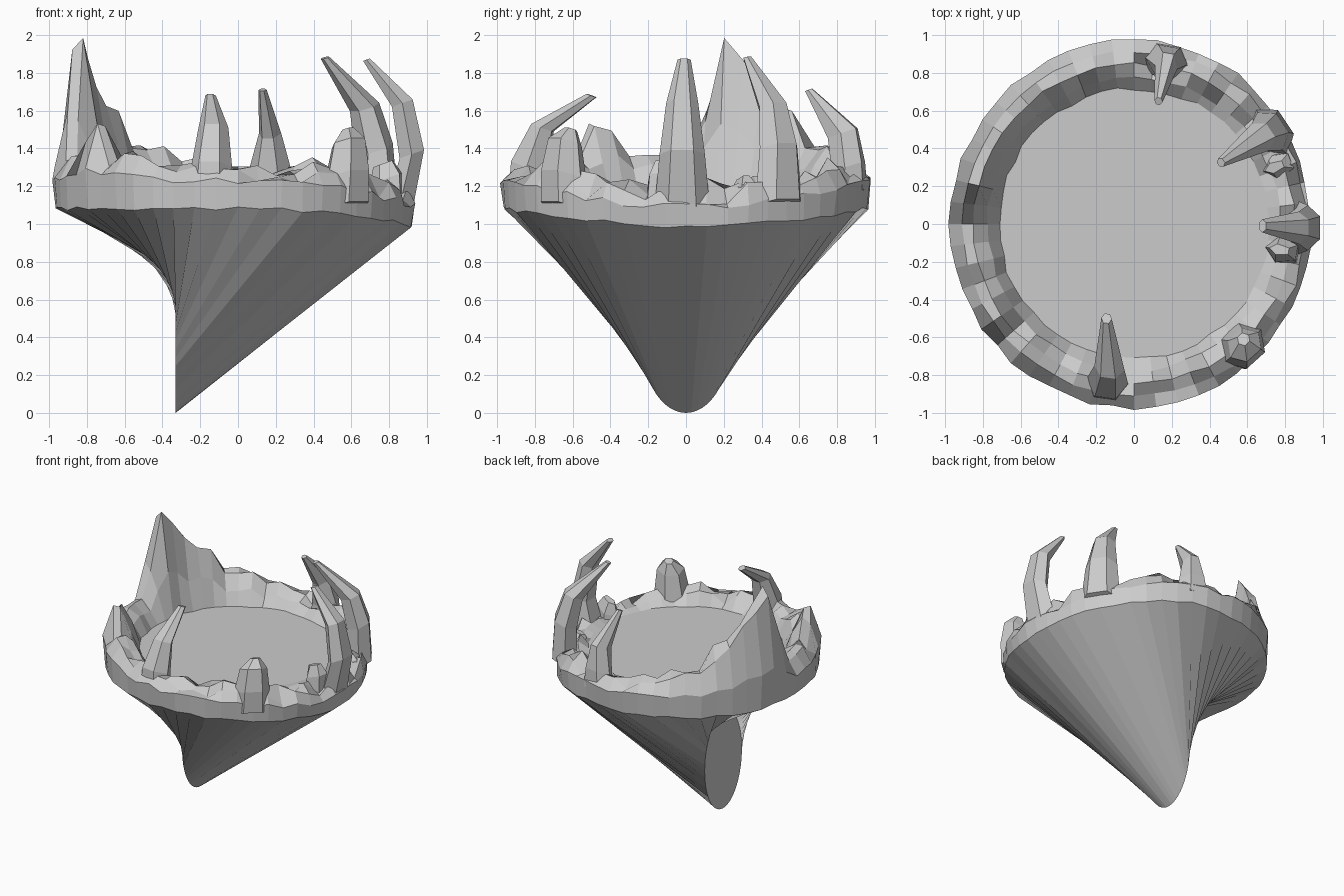
import bpy, bmesh, math, random
from math import sin, cos, radians, pi

if "Cube" in bpy.data.objects:
    bpy.data.objects.remove(bpy.data.objects["Cube"])
random.seed(11)
N = 52


def make(name, verts, faces):
    me = bpy.data.meshes.new(name)
    me.from_pydata(verts, [], faces)
    bm = bmesh.new()
    bm.from_mesh(me)
    bmesh.ops.recalc_face_normals(bm, faces=bm.faces)
    bm.to_mesh(me)
    bm.free()
    ob = bpy.data.objects.new(name, me)
    bpy.context.collection.objects.link(ob)
    return ob


def loft(name, rings):
    # Joins equal-length loops of points and caps both ends
    n = len(rings[0])
    verts = [p for r in rings for p in r]
    faces = [(k*n + i, k*n + (i+1) % n, (k+1)*n + (i+1) % n, (k+1)*n + i)
             for k in range(len(rings)-1) for i in range(n)]
    faces += [tuple(range(n)), tuple(range((len(rings)-1)*n, len(rings)*n))]
    return make(name, verts, faces)


# Rock peaks grown from the rim: angle, extra height, angular half width
PEAKS = [(166, .71, 8), (158, .62, 7), (152, .48, 6), (146, .36, 6), (137, .33, 4),
         (127, .17, 7), (206, .24, 4.5), (216, .27, 4.5), (226, .18, 4), (193, .1, 6),
         (238, .1, 5), (100, .06, 5), (116, .11, 6), (60, .07, 5), (300, .05, 5), (335, .05, 5)]


def lift(deg):
    return max(h * math.exp(-(((deg-a+180) % 360 - 180)/w)**2) for a, h, w in PEAKS)


def right(t):
    return max(0, cos(t))**2


# Funnel foot: upright ellipse facing the left side
foot, bottom = [], []
rim = [[] for _ in range(5)]
WEIGHT = (.2, .95, 1, .4, 0)
RADII = (.975, .91, .845, .775, .715)
for i in range(N):
    t = 2*pi*i/N
    foot.append((-.33, .235*sin(t), .385 - .385*cos(t)))
    r = .965 - .045*right(t)
    bottom.append((r*cos(t), r*sin(t), 1.08 - .09*right(t) + random.uniform(-.012, .012)))
    up = lift(math.degrees(t))
    for k in range(5):
        rr = RADII[k] + random.uniform(-.01, .01) - (.04*right(t) if k == 0 else 0)
        z = (1.23, 1.26, 1.27, 1.25, 1.19)[k] - (.14, .11, .08, .04, 0)[k]*right(t)
        jit = (.02, .055, .06, .045, 0)[k] * (.2 if up > .5 else 1)
        z += up*WEIGHT[k] + random.uniform(-jit, jit)
        rim[k].append((rr*cos(t), rr*sin(t), min(z, 2)))

# Funnel, jagged rim and flat inner floor in one skin
loft("funnel_bowl_with_rocky_rim", [foot, bottom] + rim)


def spike(name, deg, path, sides=6):
    # path rows: x, y, z, half width around the rim, half depth
    a = radians(deg)
    rings = []
    for x, y, z, w, d in path:
        ring = []
        for j in range(sides):
            s = 2*pi*(j + .5)/sides
            u, v = d*cos(s)*1.15, w*sin(s)
            # sections tilt inward as the spike curls over
            ring.append((x + u*cos(a) - v*sin(a), y + u*sin(a) + v*cos(a), z + u*.35))
        rings.append(ring)
    loft(name, rings)


spike("front_spike", 262, [(-.145, -.84, 1.15, .125, .09), (-.14, -.83, 1.3, .11, .09),
                           (-.13, -.76, 1.51, .08, .055), (-.145, -.5, 1.68, .028, .025)])
spike("back_spike", 80, [(.165, .86, 1.15, .14, .09), (.17, .86, 1.3, .11, .08),
                         (.17, .83, 1.48, .06, .075), (.13, .65, 1.71, .022, .018)])
spike("right_spike", 0, [(.845, -.02, 1.05, .15, .08), (.92, -.02, 1.37, .12, .065),
                         (.87, -.02, 1.64, .085, .055), (.68, -.01, 1.87, .035, .018)])
spike("back_right_spike", 34, [(.73, .49, 1.1, .15, .09), (.72, .49, 1.4, .12, .08),
                               (.67, .46, 1.62, .085, .065), (.46, .325, 1.88, .025, .018)])
spike("front_right_stub", 312, [(.565, -.64, 1.08, .14, .11), (.575, -.645, 1.25, .13, .105),
                                (.585, -.64, 1.43, .10, .075), (.58, -.61, 1.5, .035, .03)])

# Low loose boulders beside the spikes on the right half of the rim
for deg, r, h in [(22, .82, .12), (350, .8, .2)]:
    x, y = r*cos(radians(deg)), r*sin(radians(deg))
    spike("rim_boulder", deg, [(x, y, 1.08, .09, .09), (x, y, 1.1 + h*.7, .07, .08),
                               (x*.98, y*.98, 1.12 + h, .03, .05)], 5)
